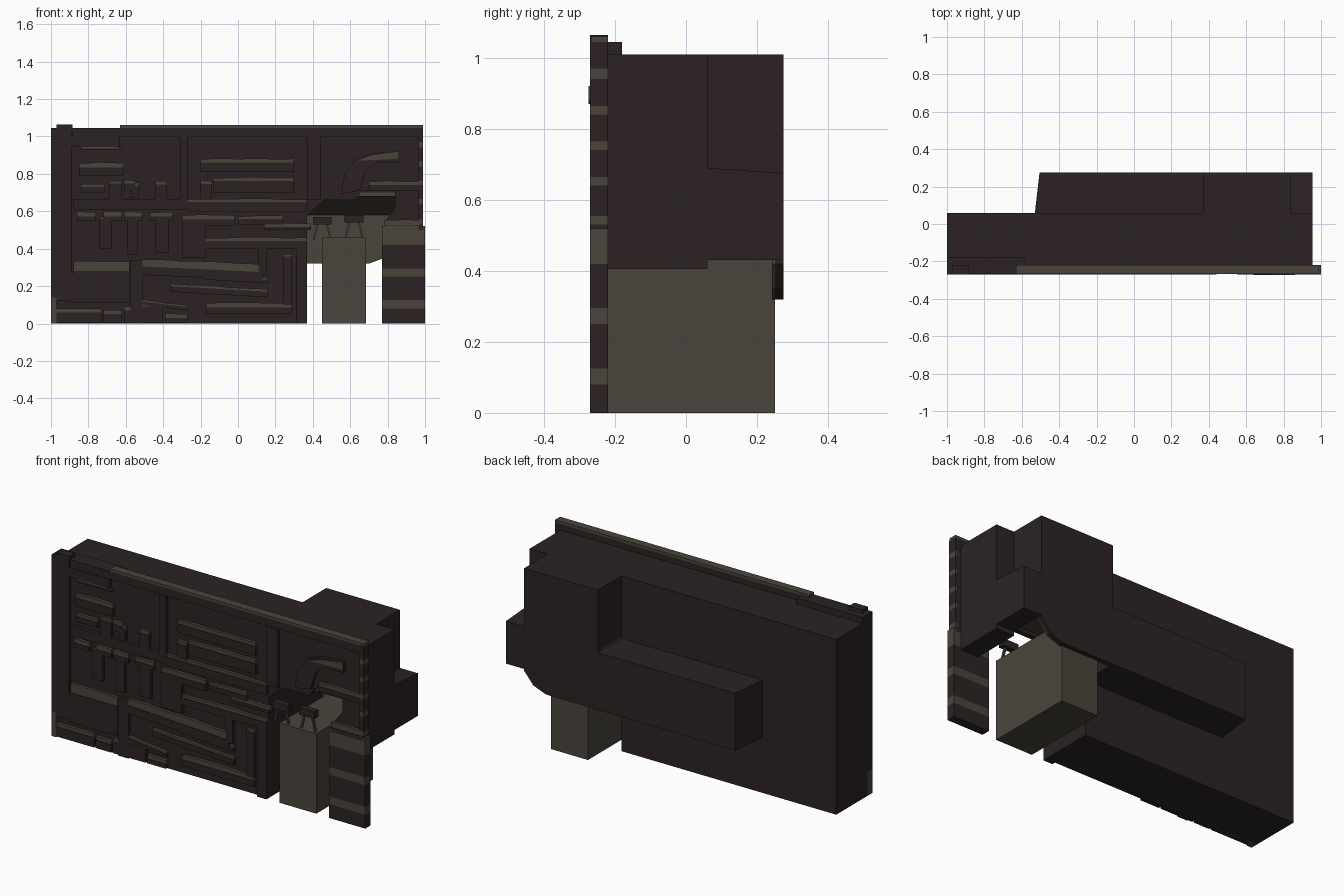
import bpy, bmesh, random
random.seed(3)

def mat(name, c):
    m = bpy.data.materials.new(name)
    m.diffuse_color = (*c, 1)
    return m

BROWN = mat("dark_brown", (0.025, 0.0165, 0.0165))
GREY = mat("olive_grey", (0.068, 0.059, 0.046))

def finish(name, bm, m):
    bmesh.ops.recalc_face_normals(bm, faces=bm.faces)
    me = bpy.data.meshes.new(name)
    bm.to_mesh(me)
    bm.free()
    me.materials.append(m)
    ob = bpy.data.objects.new(name, me)
    bpy.context.collection.objects.link(ob)
    return ob

def prism(name, pts, a, b, m=BROWN, axis="y"):
    """Extrude a profile: (x, z) along y, (y, z) along x, or (x, y) along z."""
    put = {"y": lambda p, t: (p[0], t, p[1]), "x": lambda p, t: (t, p[0], p[1]),
           "z": lambda p, t: (p[0], p[1], t)}[axis]
    bm = bmesh.new()
    lo = [bm.verts.new(put(p, a)) for p in pts]
    hi = [bm.verts.new(put(p, b)) for p in pts]
    bm.faces.new(lo)
    bm.faces.new(hi[::-1])
    n = len(pts)
    for i in range(n):
        bm.faces.new((lo[i], lo[(i + 1) % n], hi[(i + 1) % n], hi[i]))
    return finish(name, bm, m)

def box(name, x0, x1, y0, y1, z0, z1, m=BROWN):
    return prism(name, [(x0, z0), (x1, z0), (x1, z1), (x0, z1)], y0, y1, m)

BASE, FRONT = -0.25, -0.27

def bar(name, x0, x1, z0, z1, strip=0.0, drop=0.0):
    """Raised relief bar with a worn grey upper lip; drop lowers its right end."""
    zt = z1 - strip
    if zt > z0:
        prism(name, [(x0, z0), (x1, z0 - drop), (x1, zt - drop), (x0, zt)], FRONT, BASE + 0.005)
    if strip:
        n = max(1, round((x1 - x0) / 0.11))
        top, low = [], []
        for i in range(n + 1):
            x, d = x0 + (x1 - x0) * i / n, drop * i / n
            top.append((x, z1 - d + random.uniform(-.004, .004)))
            low.append((x, zt - d))
        prism(name + "_lip", low + top[::-1], FRONT + 0.003, BASE + 0.005, GREY)

def banded(name, x0, x1, y0, y1, cuts, first=BROWN):
    """Column of alternating brown and grey bands."""
    m = first
    for i in range(len(cuts) - 1):
        box(f"{name}_{i}", x0, x1, y0, y1, cuts[i], cuts[i + 1], m)
        m = GREY if m is BROWN else BROWN

# main body behind the facade
box("body_main", -1, 0.37, -0.225, 0.06, 0, 1.01)
box("body_over_gate", 0.37, 0.955, -0.225, 0.06, 0.70, 1.01)
box("body_right_wall", 0.84, 0.955, -0.225, 0.06, 0.405, 0.70)
box("parapet", -1, -0.58, -0.225, -0.18, 1.0, 1.045)

# rear volumes
prism("rear_ledge", [(-0.53, 0.06), (0.37, 0.06), (0.37, 0.275), (-0.505, 0.275)],
      0.32, 0.65, axis="z")
box("rear_tower", 0.37, 0.84, 0.06, 0.275, 0.66, 1.01)
prism("rear_tower_skirt", [(0.37, 0.32), (0.70, 0.32), (0.78, 0.35), (0.84, 0.42), (0.84, 0.66), (0.37, 0.66)],
      0.25, 0.275)
prism("rear_side_block", [(0.06, 0.43), (0.275, 0.43), (0.275, 0.675), (0.06, 0.69)], 0.84, 0.955, axis="x")

# gate interior: grey back wall, sloping ceiling and tongue
prism("gate_back_wall", [(0.37, 0.32), (0.70, 0.32), (0.78, 0.35), (0.84, 0.42), (0.84, 0.63), (0.37, 0.63)],
      0.242, 0.25, GREY)
prism("gate_ceiling", [(-0.22, 0.68), (0.242, 0.58), (0.242, 0.66), (-0.22, 0.70)], 0.372, 0.84, GREY, "x")
box("gate_tongue", 0.45, 0.685, -0.265, 0.25, 0, 0.46, GREY)
for i, (x, z) in enumerate(((0.43, 0.55), (0.60, 0.56))):
    box(f"gate_bracket_{i}", x - 0.03, x + 0.07, -0.26, -0.225, z - 0.02, z + 0.02)
    for s in (-1, 1):
        cx = x + 0.02
        prism(f"gate_strut_{i}_{s}", [(cx + s * .02, z - .02), (cx + s * .03, z - .02),
              (cx + s * .05, z - .1), (cx + s * .04, z - .1)], -0.25, -0.235, GREY)

# facade plate with the gate opening
prism("facade", [(-0.985, 0.02), (-0.73, 0.02), (-0.73, 0), (0.37, 0), (0.37, 0.58), (0.46, 0.66), (0.63, 0.66),
      (0.66, 0.71), (0.84, 0.71), (0.84, 0.62), (0.78, 0.54), (0.78, 0.5), (0.98, 0.5), (0.98, 1.045),
      (-0.985, 1.045)], BASE, -0.22)

# outer frame
banded("left_edge", -1, -0.97, FRONT, -0.22, [0, 0.14, 1.045], GREY)
box("left_cap", -0.97, -0.885, FRONT, -0.22, 1.03, 1.065)
box("left_column", -0.97, -0.89, FRONT, BASE, 0.12, 1.03)
box("top_beam", -0.885, 0.99, FRONT + .003, -0.22, 1.0, 1.045)
box("top_lip", -0.63, 0.99, FRONT + .003, -0.22, 1.045, 1.06, GREY)
banded("right_edge", 0.965, 0.99, FRONT, -0.22,
       [0.5, 0.53, 0.555, 0.64, 0.665, 0.74, 0.765, 0.84, 0.865, 0.94, 0.97, 1.045])
banded("right_pillar", 0.77, 1.0, FRONT, -0.22, [0, 0.08, 0.125, 0.25, 0.295, 0.42, 0.52])
bar("pillar_cap", 0.78, 0.98, 0.5, 0.555, 0.03)

# upper relief
bar("upper_left_plate", -0.89, -0.63, 0.945, 1.0, 0)
bar("upper_left_line", -0.84, -0.62, 0.93, 0.945, 0.01)
bar("upper_left_bar", -0.85, -0.61, 0.79, 0.86, 0.025)
box("left_rib", -0.31, -0.27, FRONT, BASE, 0.66, 1.0)
bar("upper_mid_bar", -0.20, 0.30, 0.81, 0.88, 0.02)
bar("upper_mid_low_bar", -0.13, 0.30, 0.70, 0.78, 0.018)
bar("upper_mid_peg", -0.20, -0.14, 0.66, 0.765, 0.02)
box("mid_rib", 0.37, 0.44, FRONT, BASE, 0.66, 1.0)
for i, (x0, x1, z0, z1) in enumerate(((-.84, -.71, .70, .745), (-.69, -.62, .66, .765), (-.61, -.55, .71, .765),
                                      (-.57, -.53, .67, .75), (-.44, -.38, .66, .76))):
    bar(f"upper_peg_{i}", x0, x1, z0, z1, 0.016)
bar("middle_band_left", -0.88, -0.27, 0.61, 0.665)
bar("middle_band_right", -0.27, 0.37, 0.60, 0.665, 0.015)

# curved duct over the gate
prism("duct", [(0.55, 0.69), (0.57, 0.80), (0.63, 0.88), (0.72, 0.91), (0.86, 0.92), (0.86, 0.86),
      (0.74, 0.86), (0.68, 0.81), (0.65, 0.71)], FRONT, BASE)
prism("duct_lip", [(0.64, 0.87), (0.72, 0.90), (0.86, 0.92), (0.86, 0.88), (0.74, 0.875)], FRONT - .004, FRONT, GREY)
bar("gate_right_bar", 0.70, 0.98, 0.71, 0.76, 0.02)

# middle left relief: caps and hanging posts
for i, (x0, x1, z0) in enumerate(((-.74, -.675, .40), (-.59, -.535, .37), (-.44, -.37, .38))):
    bar(f"hanging_post_{i}", x0, x1, z0, 0.57, 0.01)
for i, (x0, x1) in enumerate(((-.86, -.76), (-.72, -.62), (-.61, -.51), (-.47, -.35))):
    bar(f"post_cap_{i}", x0, x1, 0.55, 0.595, 0.022)
bar("left_shelf", -0.88, -0.58, 0.27, 0.33, 0.05)
bar("left_bulk", -0.89, -0.58, 0.11, 0.27)
box("dark_post", -0.575, -0.51, FRONT, BASE, 0, 0.34)

# middle right relief
bar("mid_bar_top", -0.30, -0.02, 0.52, 0.58, 0.025)
bar("mid_bar_top_right", 0.0, 0.24, 0.53, 0.575, 0.015)
bar("mid_bar_end", 0.14, 0.39, 0.50, 0.535, 0.018)
bar("mid_bar_center", -0.17, 0.37, 0.40, 0.46, 0.018)
box("mid_upright", -0.30, -0.17, FRONT, BASE, 0.35, 0.52)
bar("mid_bar_low", -0.51, 0.13, 0.26, 0.345, 0.04, 0.03)
box("mid_post", 0.11, 0.155, FRONT, BASE, 0.26, 0.42)
bar("slanted_bar", -0.36, 0.16, 0.17, 0.215, 0.015, 0.03)
bar("slanted_bar_high", -0.18, 0.16, 0.235, 0.265, 0.01, 0.02)
bar("low_bar", -0.17, 0.29, 0.05, 0.11, 0.025)
bar("right_post", 0.24, 0.29, 0.10, 0.37, 0.012)
box("gate_left_jamb", 0.31, 0.37, FRONT, -0.22, 0, 0.40)

# plinth blocks along the bottom
for i, (x0, x1, z) in enumerate(((-.97, -.73, .08), (-.72, -.62, .07), (-.61, -.56, .09), (-.51, -.40, .11),
                                 (-.39, -.27, .05))):
    bar(f"plinth_{i}", x0, x1, 0.005, z, 0.02)
bar("plinth_slant", -0.52, -0.27, 0.10, 0.13, 0.012, 0.03)
